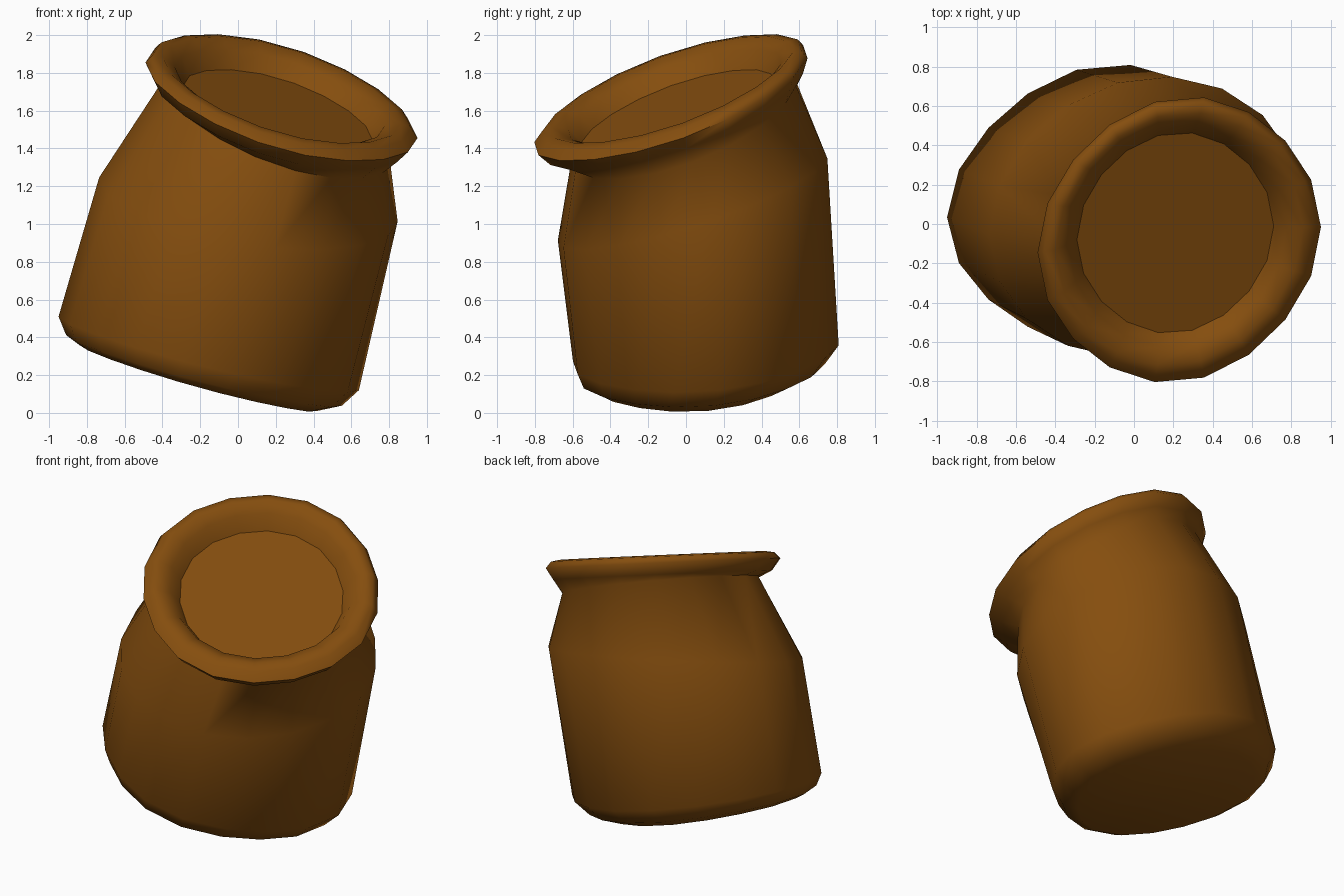
import bpy, bmesh, math

if "Cube" in bpy.data.objects:
    bpy.data.objects.remove(bpy.data.objects["Cube"])

N = 18
brown = bpy.data.materials.new("brown clay")
brown.diffuse_color = (0.235, 0.076, 0.0045, 1)
brown.use_nodes = True
brown.node_tree.nodes["Principled BSDF"].inputs["Base Color"].default_value = brown.diffuse_color


def ring(bm, c, rx, ry, a, b, k, m):
    """Tilted oval loop: slopes a, b; sheared in plan by k, pinched on diagonals by m."""
    vs = []
    for i in range(N):
        t = 2 * math.pi * i / N
        s = 1 + m * (math.cos(4 * t) - 1)
        dx = s * rx * math.cos(t)
        dy = s * ry * math.sin(t) + k * dx
        vs.append(bm.verts.new((c[0] + dx, c[1] + dy, c[2] + a * dx + b * dy)))
    return vs


def loft(name, rings, cap_start=False, cap_end=False):
    bm = bmesh.new()
    loops = [ring(bm, *r) for r in rings]
    for lo, hi in zip(loops, loops[1:]):
        for i in range(N):
            j = (i + 1) % N
            bm.faces.new((lo[i], lo[j], hi[j], hi[i]))
    if cap_start:
        bm.faces.new(loops[0][::-1])
    if cap_end:
        bm.faces.new(loops[-1])
    me = bpy.data.meshes.new(name)
    bm.to_mesh(me)
    bm.free()
    me.materials.append(brown)
    ob = bpy.data.objects.new(name, me)
    bpy.context.collection.objects.link(ob)
    bpy.context.view_layer.objects.active = ob
    ob.select_set(True)
    bpy.ops.object.shade_smooth_by_angle(angle=math.radians(75))
    ob.select_set(False)
    return ob


# Leaning body with the rolled rim: centre, x radius, y radius, slopes, shear, pinch
A, B = -0.31, 0.36
mouth = ((0.21, -0.045, 1.59), 0.50, 0.51, A, B, 0.07, 0.01)
loft("pot_body", [
    ((-0.21, 0.06, 0.185), 0.63, 0.56, -0.285, 0.09, 0.09, 0.02),  # flat base
    ((-0.18, 0.085, 0.225), 0.73, 0.65, -0.265, 0.10, 0.09, 0.02),  # rounded foot
    ((-0.155, 0.105, 0.315), 0.795, 0.705, -0.255, 0.11, 0.09, 0.02),
    ((0.055, 0.035, 1.13), 0.79, 0.71, -0.185, 0.34, 0.11, 0.005),  # shoulder
    ((0.20, -0.01, 1.54), 0.605, 0.595, -0.38, 0.38, 0.09, 0.01),   # neck
    ((0.22, -0.06, 1.585), 0.67, 0.68, A, B, 0.09, 0.012),          # rim underside
    ((0.23, -0.08, 1.655), 0.72, 0.725, A, B, 0.09, 0.012),         # rim edge
    ((0.23, -0.075, 1.70), 0.685, 0.69, A, B, 0.09, 0.012),
    ((0.23, -0.075, 1.71), 0.63, 0.64, A, B, 0.09, 0.012),          # rim crest
    ((0.22, -0.06, 1.675), 0.555, 0.565, A, B, 0.08, 0.01),
    mouth,                                                          # inner wall
], cap_start=True)

# Flat surface filling the mouth
loft("mouth_surface", [mouth], cap_end=True)
